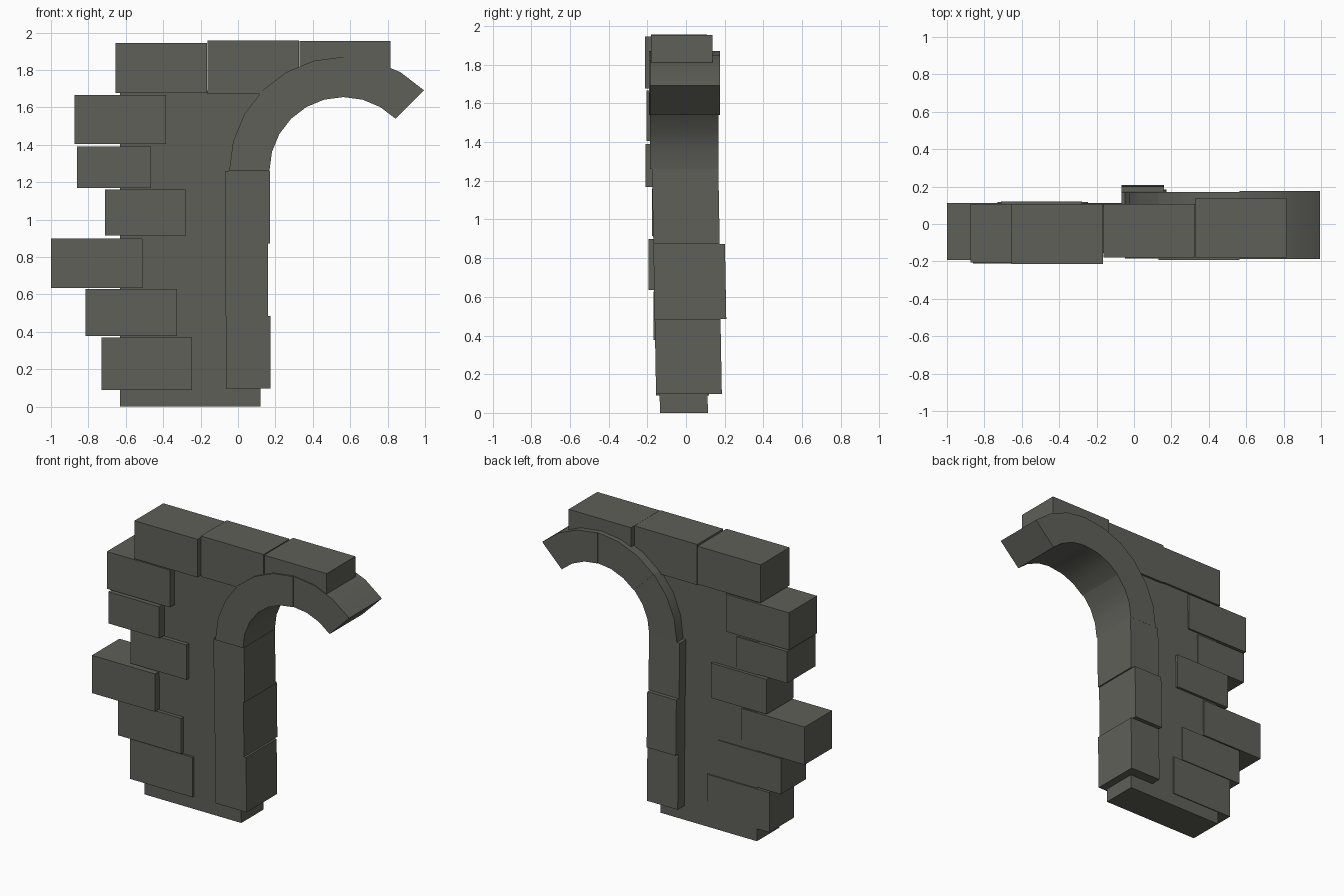
import bpy, bmesh, math

if "Cube" in bpy.data.objects:
    bpy.data.objects.remove(bpy.data.objects["Cube"])

stone = bpy.data.materials.new("dark_grey_stone")
stone.diffuse_color = (0.115, 0.115, 0.10, 1)
stone.use_nodes = True
stone.node_tree.nodes["Principled BSDF"].inputs["Base Color"].default_value = stone.diffuse_color


def make(name, bm):
    bmesh.ops.recalc_face_normals(bm, faces=bm.faces[:])
    # smooth curved runs, keep every corner sharper than 30 degrees hard
    for f in bm.faces:
        f.smooth = True
    for e in bm.edges:
        e.smooth = e.calc_face_angle(0) < math.radians(30)
    me = bpy.data.meshes.new(name)
    bm.to_mesh(me)
    bm.free()
    me.materials.append(stone)
    ob = bpy.data.objects.new(name, me)
    bpy.context.collection.objects.link(ob)
    return ob


def prism(name, profile, y0, y1, lean=0.0):
    """Extrude an (x, z) outline from y0 to y1; lean tips it forward with height."""
    bm = bmesh.new()
    front = [bm.verts.new((x, y0 - lean * z, z)) for x, z in profile]
    back = [bm.verts.new((x, y1 - lean * z, z)) for x, z in profile]
    bm.faces.new(front)
    bm.faces.new(back[::-1])
    n = len(profile)
    for i in range(n):
        j = (i + 1) % n
        bm.faces.new((front[i], back[i], back[j], front[j]))
    return make(name, bm)


def block(name, x0, x1, z0, z1, y0, y1, lean=0.0):
    return prism(name, [(x0, z0), (x1, z0), (x1, z1), (x0, z1)], y0, y1, lean)


# plain wall core, leaning very slightly forward
block("wall_core", -0.63, 0.12, 0, 1.69, -0.135, 0.113, 0.012)

# staggered edge stones on the left
edge_stones = [
    (-0.73, -0.245, 0.09, 0.37, -0.155, 0.118),
    (-0.815, -0.325, 0.378, 0.628, -0.167, 0.112),
    (-1.0, -0.51, 0.635, 0.90, -0.193, 0.112),
    (-0.71, -0.277, 0.915, 1.16, -0.177, 0.12),
    (-0.86, -0.465, 1.168, 1.39, -0.21, 0.106),
    (-0.875, -0.385, 1.405, 1.667, -0.205, 0.108),
]
for i, s in enumerate(edge_stones):
    block(f"edge_stone_{i + 1}", *s)

# capping stones along the top
cap_stones = [
    (-0.655, -0.165, 1.678, 1.945, -0.213, 0.107),
    (-0.163, 0.325, 1.672, 1.957, -0.18, 0.108),
    (0.33, 0.815, 1.675, 1.954, -0.18, 0.138),
]
for i, s in enumerate(cap_stones):
    block(f"cap_stone_{i + 1}", *s)

# door jamb stones under the arch
jamb_stones = [
    (-0.065, 0.175, 0.097, 0.485, -0.153, 0.187),
    (-0.066, 0.16, 0.485, 0.873, -0.153, 0.217),
    (-0.068, 0.17, 0.873, 1.26, -0.153, 0.19),
]
for i, s in enumerate(jamb_stones):
    block(f"jamb_stone_{i + 1}", *s, lean=0.018)

# arch stones: three 45 degree wedges, three segments each
CX, CZ, R_IN, R_OUT = 0.563, 1.26, 0.395, 0.61
for i, (y0, y1) in enumerate([(-0.185, 0.168), (-0.192, 0.172), (-0.187, 0.176)]):
    angles = [math.radians(180 - 45 * i - 15 * k) for k in range(4)]
    outer = [(CX + R_OUT * math.cos(a), CZ + R_OUT * math.sin(a)) for a in angles]
    inner = [(CX + R_IN * math.cos(a), CZ + R_IN * math.sin(a)) for a in angles]
    prism(f"arch_stone_{i + 1}", outer + inner[::-1], y0, y1)
